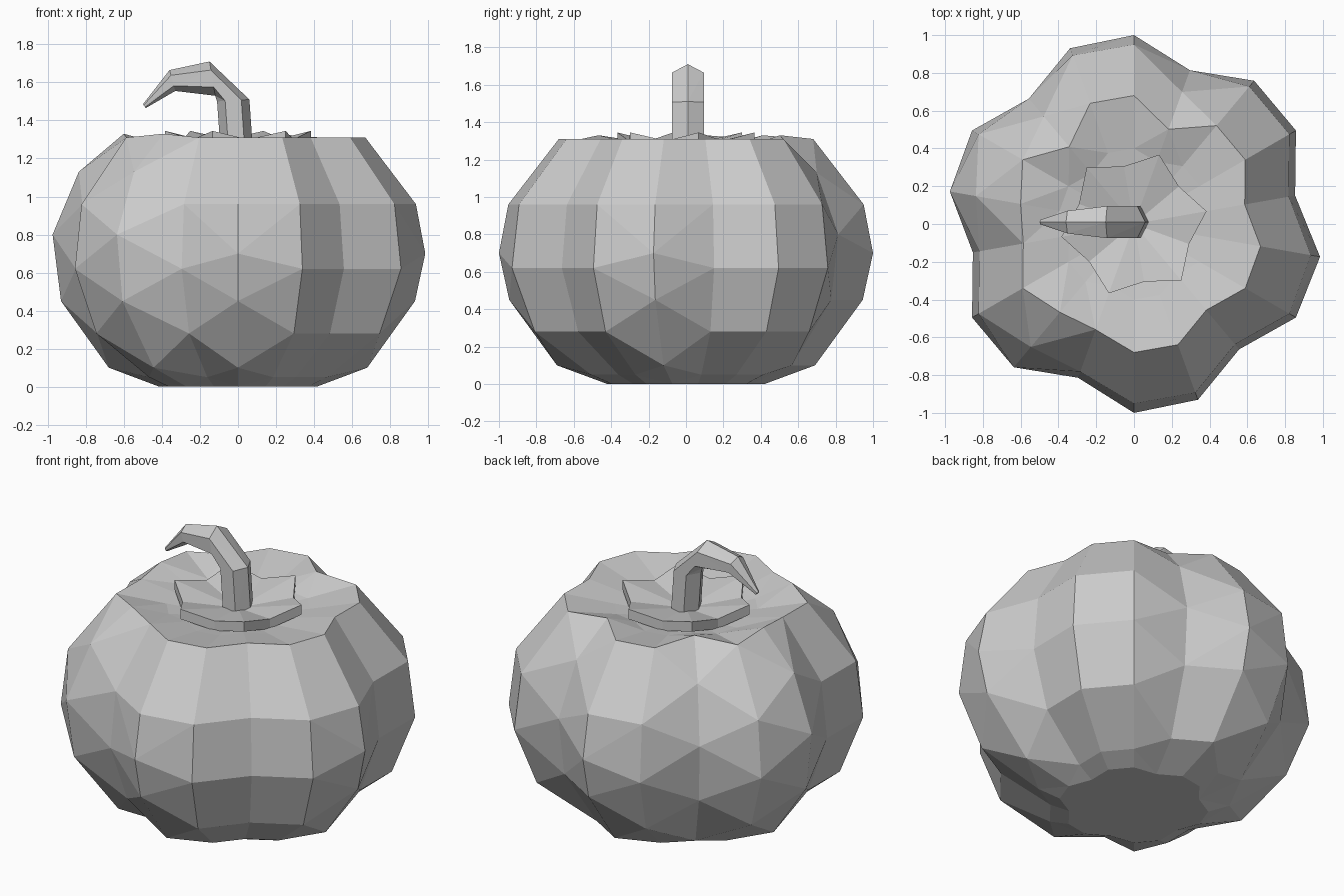
import bpy, bmesh
from math import sin, cos, pi, radians
from mathutils import Vector

cube = bpy.data.objects.get("Cube")
if cube:
    bpy.data.objects.remove(cube, do_unlink=True)

grey = bpy.data.materials.new("plain grey")
grey.use_nodes = True
grey.diffuse_color = (0.6, 0.6, 0.6, 1)
grey.node_tree.nodes["Principled BSDF"].inputs["Base Color"].default_value = (0.6, 0.6, 0.6, 1)


def loft(name, rings, start=None, end=None):
    """Skin a list of equal closed rings; close each end with a point or a flat face."""
    bm = bmesh.new()
    rows = [[bm.verts.new(p) for p in ring] for ring in rings]
    n = len(rows[0])
    for a, b in zip(rows, rows[1:]):
        for i in range(n):
            j = (i + 1) % n
            bm.faces.new((a[i], a[j], b[j], b[i]))
    for row, tip in ((rows[0], start), (rows[-1], end)):
        if tip is None:
            bm.faces.new(row)
        else:
            centre = bm.verts.new(tip)
            for i in range(n):
                bm.faces.new((row[i], row[(i + 1) % n], centre))
    bmesh.ops.triangulate(bm, faces=bm.faces[:], quad_method='SHORT_EDGE')
    bmesh.ops.recalc_face_normals(bm, faces=bm.faces[:])
    mesh = bpy.data.meshes.new(name)
    bm.to_mesh(mesh)
    bm.free()
    mesh.materials.append(grey)
    obj = bpy.data.objects.new(name, mesh)
    bpy.context.collection.objects.link(obj)
    return obj


# Pumpkin body: six lobes, three columns each, with staggered heights
PROFILE = [(0, .4), (.01, .42), (.1, .69), (.28, .86), (.45, .945), (.62, .99), (.7, 1),
           (.8, .99), (.96, .95), (1.13, .85), (1.31, .68), (1.33, .61)]
HEIGHTS = {"seam": (.1, .45, .7, .96, 1.31),
           "low": (.05, .28, .62, .96, 1.31),
           "high": (.1, .45, .8, 1.13, 1.33)}
KINDS = {0: "seam", 4: "seam", 9: "seam", 8: "high", 11: "high", 13: "high", 16: "high"}
COLUMNS = 18


def radius_at(z):
    for (z0, r0), (z1, r1) in zip(PROFILE, PROFILE[1:]):
        if z <= z1:
            return r0 + (r1 - r0) * (z - z0) / (z1 - z0)
    return PROFILE[-1][1]


def body_point(i, r, z):
    a = radians(20 * i - 90)
    r *= 0.875 if i % 3 == 2 else 1
    return (r * cos(a), r * sin(a), z)


rings = [[body_point(i, .42, 0) for i in range(COLUMNS)]]
for level in range(5):
    ring = []
    for i in range(COLUMNS):
        z = HEIGHTS[KINDS.get(i, "low")][level]
        ring.append(body_point(i, radius_at(z), z))
    rings.append(ring)
rings.append([body_point(i, .4, 1.26) for i in range(COLUMNS)])
loft("pumpkin_body", rings, (0, 0, 0), (0, 0, 1.2))


# Star-shaped lid, dished toward the stem with raised tips
def lid_ring(drop):
    ring = []
    for i in range(12):
        tip = i % 2 == 0
        a = radians(10 + 30 * i)
        r, z = (.39, 1.345) if tip else (.31, 1.3)
        ring.append((r * cos(a), r * sin(a), z - drop))
    return ring


loft("lid", [lid_ring(.06), lid_ring(0)], (0, 0, 1.19), (0, 0, 1.25))

# Hooked six-sided stem: outer (x, z), inner (x, z) and half width per section
SECTIONS = [((.08, 1.22), (-.09, 1.22), .085), ((.06, 1.51), (-.11, 1.5), .085),
            ((-.15, 1.71), (-.12, 1.53), .085), ((-.36, 1.665), (-.33, 1.555), .06),
            ((-.5, 1.485), (-.485, 1.465), .012)]
stem = []
for outer, inner, width in SECTIONS:
    o, n = Vector((outer[0], 0.01, outer[1])), Vector((inner[0], 0.01, inner[1]))
    mid, half = (o + n) / 2, (o - n) / 2
    stem.append([mid + half * cos(k * pi / 3) + Vector((0, width * sin(k * pi / 3) / sin(pi / 3), 0))
                 for k in range(6)])
loft("stem", stem)
